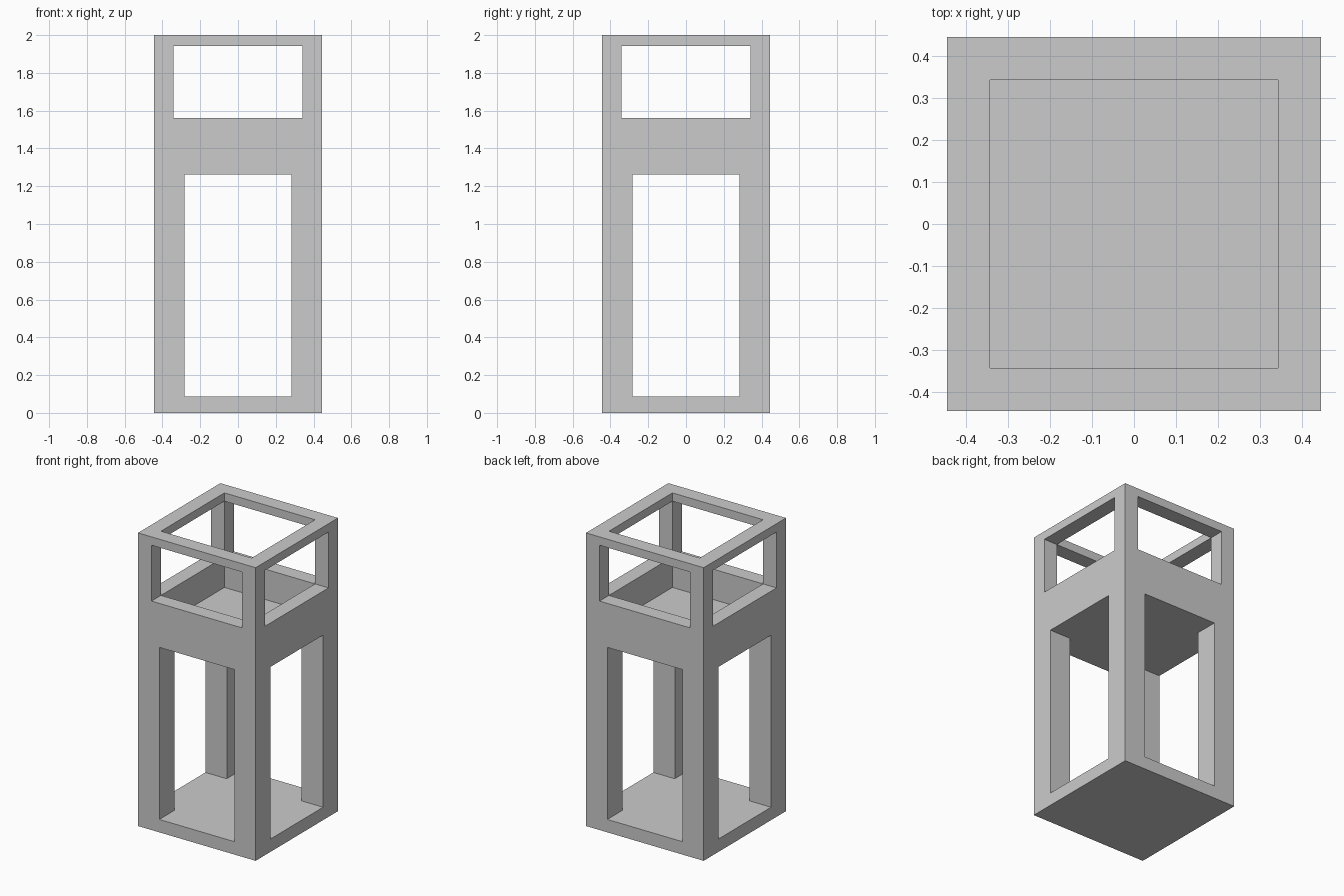
import bpy

if "Cube" in bpy.data.objects:
    bpy.data.objects.remove(bpy.data.objects["Cube"])

OUT = 0.444          # half width of the tower
LOW = 0.283          # half width of lower openings
UP = 0.342           # half width of upper openings and tray
THROUGH = 0.6        # cutter half length, passes right through


def box(name, hx, hy, z0, z1):
    bpy.ops.mesh.primitive_cube_add(size=1, location=(0, 0, (z0 + z1) / 2))
    ob = bpy.context.object
    ob.name = name
    ob.scale = (2 * hx, 2 * hy, z1 - z0)
    bpy.ops.object.transform_apply(location=True, rotation=False, scale=True)
    return ob


def cut(target, hx, hy, z0, z1):
    cutter = box("cutter", hx, hy, z0, z1)
    cutter.hide_render = True
    mod = target.modifiers.new("opening", 'BOOLEAN')
    mod.operation = 'DIFFERENCE'
    mod.solver = 'EXACT'
    mod.object = cutter
    bpy.context.view_layer.objects.active = target
    bpy.ops.object.modifier_apply(modifier=mod.name)
    bpy.data.objects.remove(cutter, do_unlink=True)


# Solid square tower
frame = box("lantern_frame", OUT, OUT, 0, 2)

# Top well, open above, with the tray floor left under it
cut(frame, UP, UP, 1.355, 2.2)

# Tall lower openings and short upper openings, through both axes
for half, z0, z1 in ((LOW, 0.088, 1.262), (UP, 1.562, 1.943)):
    cut(frame, half, THROUGH, z0, z1)
    cut(frame, THROUGH, half, z0, z1)
